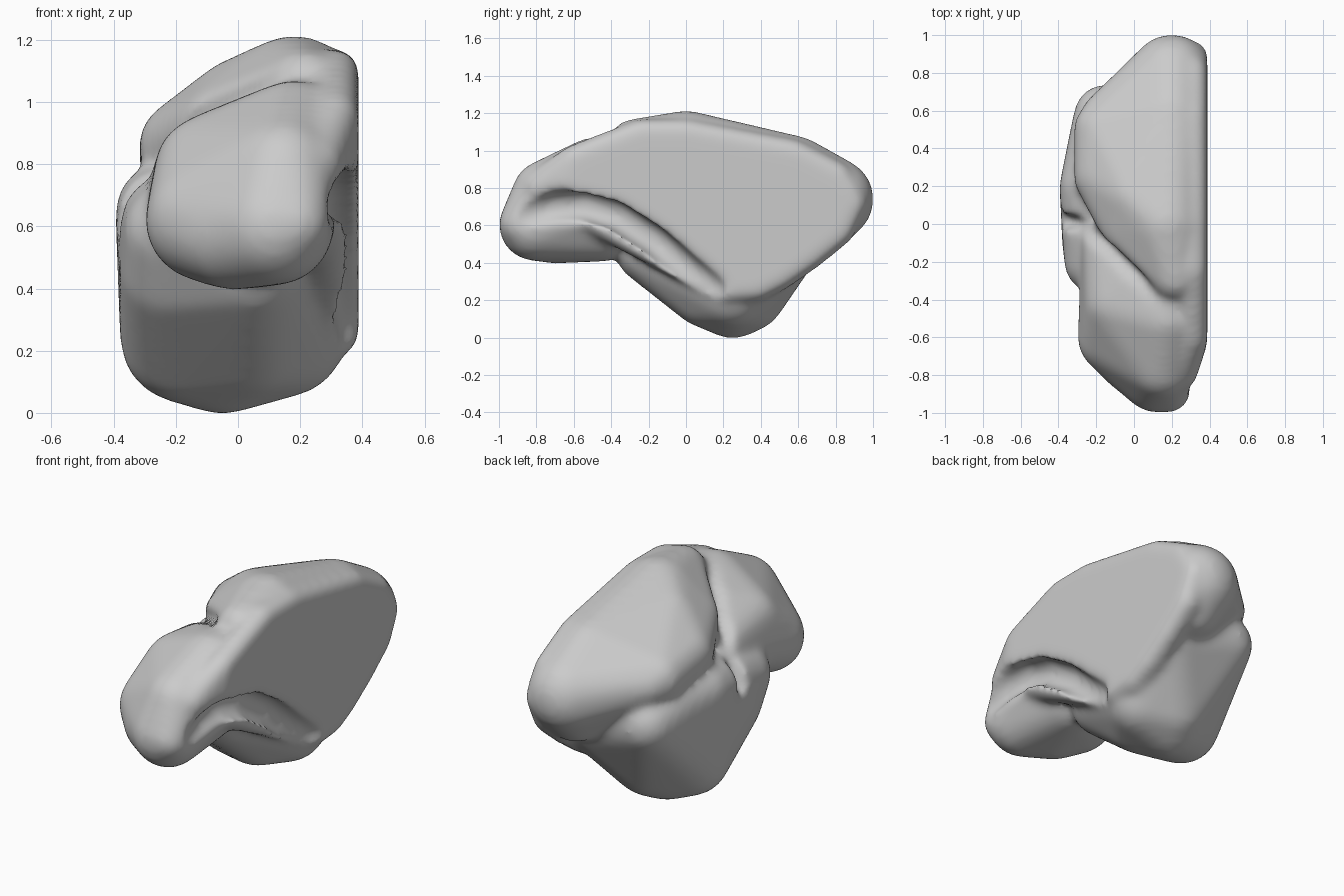
import bpy
import bmesh

cube = bpy.data.objects.get("Cube")
if cube:
    bpy.data.objects.remove(cube, do_unlink=True)


def add_object(name, bm):
    mesh = bpy.data.meshes.new(name)
    bm.to_mesh(mesh)
    bm.free()
    obj = bpy.data.objects.new(name, mesh)
    bpy.context.collection.objects.link(obj)
    return obj


def add_ball(bm, x, y, z, radius):
    made = bmesh.ops.create_icosphere(bm, subdivisions=3, radius=radius)
    bmesh.ops.translate(bm, verts=made["verts"], vec=(x, y, z))


def hull_of_balls(name, balls):
    """Rounded solid stretched tightly over a set of balls."""
    bm = bmesh.new()
    for ball in balls:
        add_ball(bm, *ball)
    points = [v.co.copy() for v in bm.verts]
    bm.free()
    bm = bmesh.new()
    for point in points:
        bm.verts.new(point)
    result = bmesh.ops.convex_hull(bm, input=bm.verts[:])
    spare = set(result["geom_interior"]) | set(result["geom_unused"])
    loose = [g for g in spare if isinstance(g, bmesh.types.BMVert) and g.is_valid]
    bmesh.ops.delete(bm, geom=loose, context="VERTS")
    bmesh.ops.recalc_face_normals(bm, faces=bm.faces[:])
    return add_object(name, bm)


helpers = []


def add_boolean(target, helper, operation):
    mod = target.modifiers.new(helper.name, "BOOLEAN")
    mod.operation = operation
    mod.solver = "EXACT"
    mod.object = helper
    helper.hide_render = True
    helpers.append(helper)


# Front lobe, curling down towards the nose
body = hull_of_balls("folded_organ", [
    (.12, -.81, .60, .19), (.18, -.88, .61, .12), (-.02, -.70, .58, .185),
    (-.10, -.60, .62, .20), (.15, -.75, .77, .18), (.18, -.50, .89, .18),
    (-.09, -.42, .78, .18), (-.12, -.10, .75, .16), (.16, -.10, .86, .20),
    (.08, -.45, .59, .185), (.18, -.30, .80, .19)])

# Upper rear lobe with the high ridge
rear = hull_of_balls("rear_lobe", [
    (.20, .78, .74, .225), (.20, .58, .88, .20), (.18, 0, 1.0, .215),
    (.22, -.28, 1.04, .13), (-.17, .50, .82, .15), (-.15, .57, .80, .13),
    (-.17, .25, .86, .15), (0, .15, .99, .15), (-.05, -.02, .93, .13),
    (.20, .72, .62, .18), (.20, .10, .60, .20)])

# Lower lobe, reaching up the outer side
lower = hull_of_balls("lower_lobe", [
    (-.05, .25, .22, .225), (.15, .25, .25, .20), (-.17, .20, .24, .21),
    (-.10, .10, .30, .20), (0, .33, .23, .20), (.05, .10, .24, .185),
    (.20, .30, .40, .20), (.20, .52, .49, .19), (-.15, .57, .58, .17),
    (-.16, .42, .62, .19), (.05, -.20, .47, .18), (-.24, .20, .65, .155),
    (-.20, -.10, .45, .18), (-.20, -.20, .58, .17)])

# Broad flat wall on the inner side
rim = [(0, 1.09), (.58, .98), (.81, .86), (.89, .72), (.82, .57), (.66, .44),
       (.50, .33), (.38, .27), (.22, .26), (-.18, .59), (-.45, .77),
       (-.62, .84), (-.60, .95), (-.45, 1.01), (-.24, 1.09)]
wall = hull_of_balls("inner_wall", [(.31, y, z, .08) for y, z in rim]
                     + [(.24, -.78, .80, .10)])

for lobe in (rear, lower, wall):
    add_boolean(body, lobe, "UNION")

# Flat inner side
bm = bmesh.new()
bmesh.ops.create_cube(bm, size=4)
bmesh.ops.translate(bm, verts=bm.verts[:], vec=(2.388, 0, 0))
add_boolean(body, add_object("flat_side_cutter", bm), "DIFFERENCE")


# Folds: the outer cleft and the hollow on the inner side
def cut_fold(name, path, radius):
    for start, end in zip(path, path[1:]):
        segment = hull_of_balls(name, [(*start, radius), (*end, radius)])
        add_boolean(body, segment, "DIFFERENCE")


cut_fold("outer_cleft", [
    (.13, -.43, 1.10), (.02, -.28, 1.03), (-.14, -.12, .94),
    (-.28, 0, .80), (-.37, .02, .62)], .04)
cut_fold("inner_hollow", [
    (.36, -.86, .65), (.34, -.70, .70), (.32, -.55, .71), (.33, -.38, .66),
    (.34, -.18, .53), (.37, 0, .37), (.40, .14, .26)], .08)

# Melt everything into one soft skin
remesh = body.modifiers.new("skin", "REMESH")
remesh.mode = "VOXEL"
remesh.voxel_size = .018
soften = body.modifiers.new("soften", "SMOOTH")
soften.factor = .5
soften.iterations = 20

graph = bpy.context.evaluated_depsgraph_get()
skin = bpy.data.meshes.new_from_object(body.evaluated_get(graph))
body.modifiers.clear()
body.data = skin
for helper in helpers:
    bpy.data.objects.remove(helper, do_unlink=True)

# Plain grey colour
grey = bpy.data.materials.new("plain_grey")
grey.use_nodes = True
colour = (.6, .6, .6, 1)
grey.diffuse_color = colour
grey.node_tree.nodes["Principled BSDF"].inputs["Base Color"].default_value = colour
skin.materials.clear()
skin.materials.append(grey)
for face in skin.polygons:
    face.use_smooth = True
    face.material_index = 0
